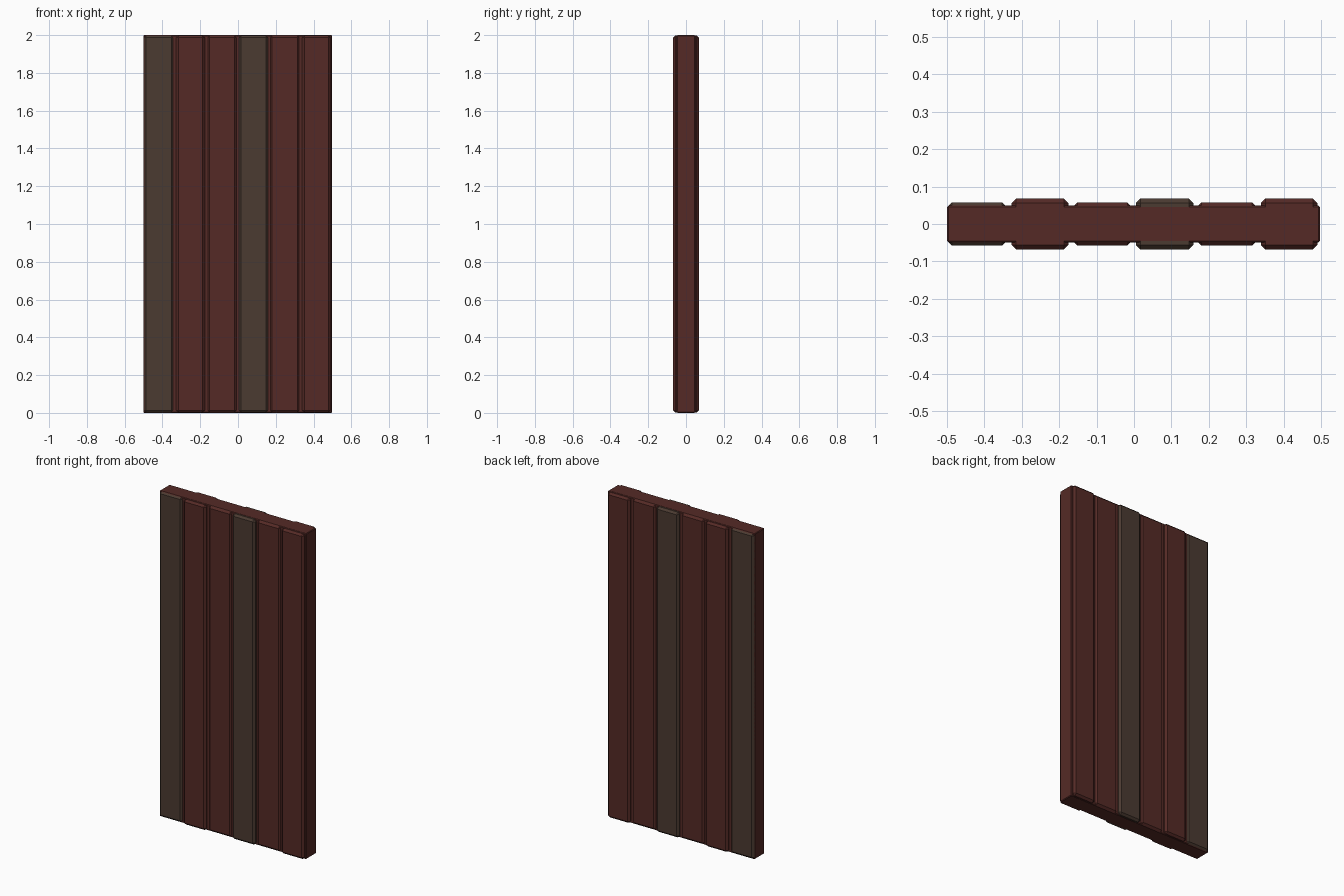
import bpy, bmesh

if "Cube" in bpy.data.objects:
    bpy.data.objects.remove(bpy.data.objects["Cube"])


def material(name, color):
    m = bpy.data.materials.new(name)
    m.diffuse_color = (*color, 1)
    m.use_nodes = True
    m.node_tree.nodes["Principled BSDF"].inputs["Base Color"].default_value = m.diffuse_color
    return m


red = material("red_wood", (0.09, 0.023, 0.019))
brown = material("grey_brown_wood", (0.07, 0.043, 0.031))


def chamfered_box(name, x0, x1, half_y, z0, z1, chamfer, mat):
    bm = bmesh.new()
    bmesh.ops.create_cube(bm, size=1)
    for v in bm.verts:
        v.co.x = x1 if v.co.x > 0 else x0
        v.co.y = half_y if v.co.y > 0 else -half_y
        v.co.z = z1 if v.co.z > 0 else z0
    bmesh.ops.bevel(bm, geom=bm.edges[:], offset=chamfer, segments=1,
                    profile=0.5, affect='EDGES')
    me = bpy.data.meshes.new(name)
    bm.to_mesh(me)
    bm.free()
    me.materials.append(mat)
    ob = bpy.data.objects.new(name, me)
    bpy.context.collection.objects.link(ob)
    return ob


# Core panel, visible in the grooves and on the rim
chamfered_box("core_panel", -0.5, 0.497, 0.049, 0, 2, 0.004, red)

# Vertical planks running through the panel, alternating thickness
planks = [(-0.499, -0.341), (-0.327, -0.175), (-0.163, -0.006),
          (0.005, 0.159), (0.168, 0.327), (0.339, 0.490)]
for i, (x0, x1) in enumerate(planks):
    thick = 0.068 if i % 2 else 0.058
    mat = brown if i in (0, 3) else red
    chamfered_box(f"plank_{i + 1}", x0, x1, thick, 0.001, 1.999, 0.012, mat)
